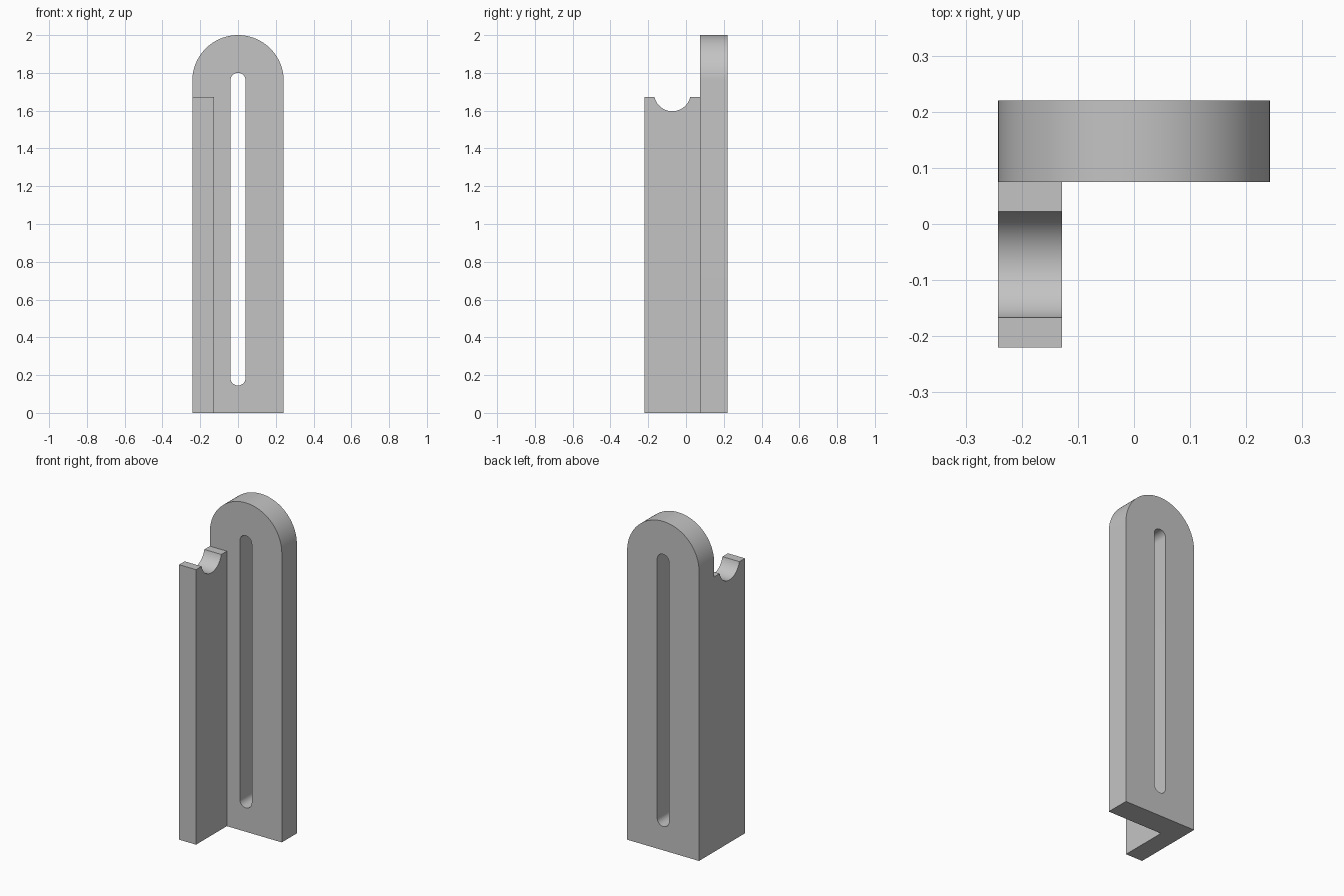
import bpy
import bmesh
from math import cos, sin, pi, asin
from mathutils import Vector

cube = bpy.data.objects.get("Cube")
if cube:
    bpy.data.objects.remove(cube, do_unlink=True)

GREY = (0.55, 0.55, 0.55, 1.0)
mat = bpy.data.materials.new("plain grey")
mat.use_nodes = True
mat.diffuse_color = GREY
mat.node_tree.nodes["Principled BSDF"].inputs["Base Color"].default_value = GREY

HALF_W = 0.242       # half width of the plate
BACK, JOINT, FRONT = 0.22, 0.075, -0.22
RIB_INNER = -0.128
RIB_TOP = 1.672


def arc(cx, cz, r, start, end, steps):
    """Points along a circular arc in a flat profile."""
    angles = [start + (end - start) * i / steps for i in range(steps + 1)]
    return [(cx + r * cos(a), cz + r * sin(a)) for a in angles]


def prism(name, loops, to_3d, offset):
    """Fill closed profile loops (the first is the outline, others are holes) and extrude."""
    bm = bmesh.new()
    edges = []
    for loop in loops:
        verts = [bm.verts.new(to_3d(u, v)) for u, v in loop]
        edges += [bm.edges.new((a, b)) for a, b in zip(verts, verts[1:] + verts[:1])]
    bmesh.ops.triangle_fill(bm, edges=edges, use_beauty=True)
    extruded = bmesh.ops.extrude_face_region(bm, geom=bm.faces[:], use_keep_orig=True)
    moved = [g for g in extruded["geom"] if isinstance(g, bmesh.types.BMVert)]
    bmesh.ops.translate(bm, verts=moved, vec=Vector(offset))
    bmesh.ops.recalc_face_normals(bm, faces=bm.faces[:])
    mesh = bpy.data.meshes.new(name)
    bm.to_mesh(mesh)
    bm.free()
    mesh.materials.append(mat)
    obj = bpy.data.objects.new(name, mesh)
    bpy.context.collection.objects.link(obj)
    bpy.ops.object.select_all(action="DESELECT")
    obj.select_set(True)
    bpy.context.view_layer.objects.active = obj
    bpy.ops.object.shade_smooth_by_angle(angle=pi / 6)
    return obj


# Round-topped plate with a long slot through it
outline = [(-HALF_W, 0), (HALF_W, 0)] + arc(0, 2 - HALF_W, HALF_W, 0, pi, 48)
slot_r, slot_low, slot_high = 0.04, 0.145, 1.8
slot = (arc(0, slot_high - slot_r, slot_r, 0, pi, 24)
        + arc(0, slot_low + slot_r, slot_r, pi, 2 * pi, 24))
prism("slotted_plate", [outline, slot],
      lambda u, v: (u, JOINT, v), (0, BACK - JOINT, 0))

# Side rib with a round cradle cut in its top
cradle_y, cradle_z, cradle_r = -0.0725, 1.694, 0.097
dip = asin((cradle_z - RIB_TOP) / cradle_r)
cradle = arc(cradle_y, cradle_z, cradle_r, -dip, dip - pi, 32)
rib = [(FRONT, 0), (JOINT, 0), (JOINT, RIB_TOP)] + cradle + [(FRONT, RIB_TOP)]
prism("cradle_rib", [rib],
      lambda u, v: (-HALF_W, u, v), (RIB_INNER + HALF_W, 0, 0))
